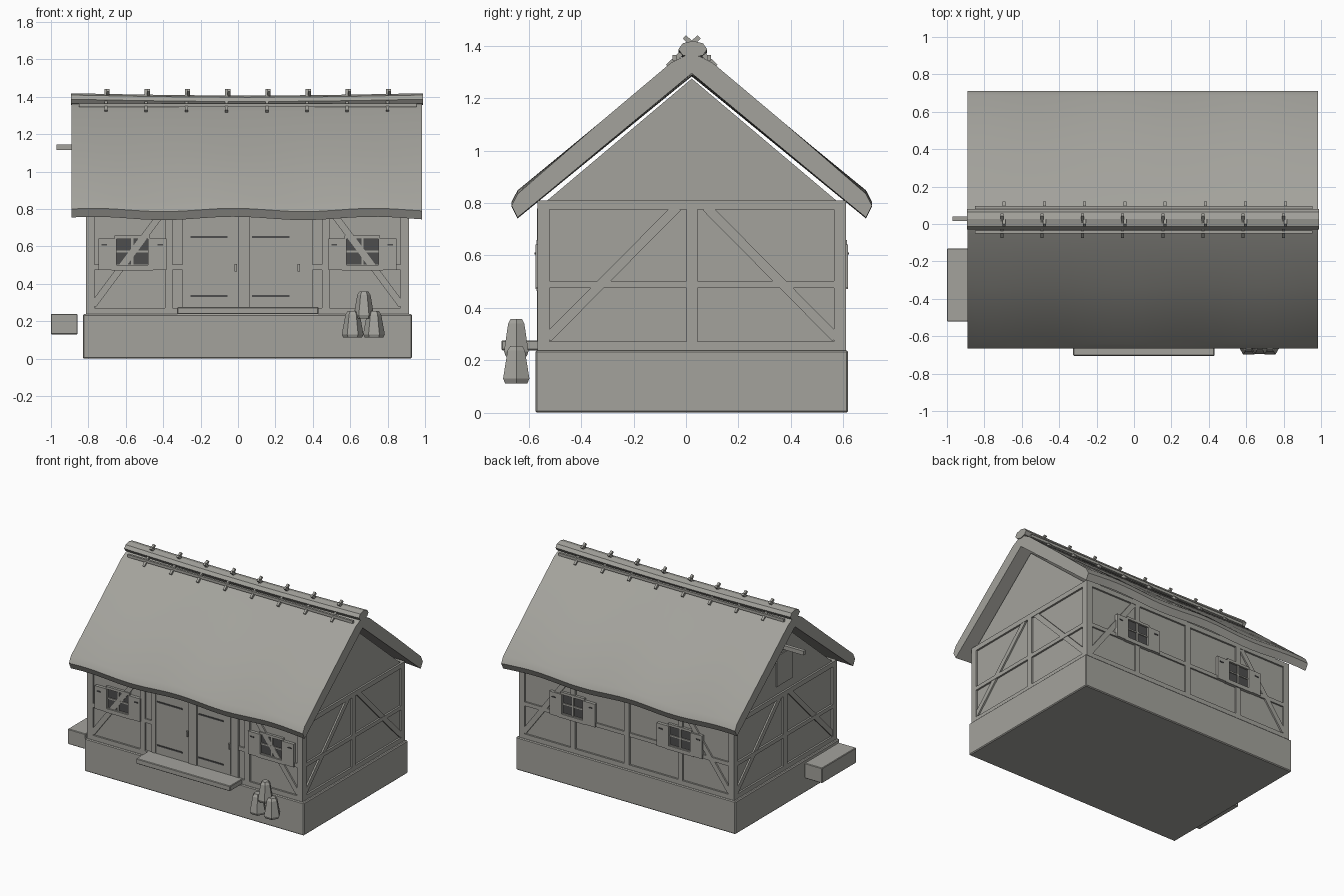
import bpy, bmesh, math
from mathutils import Matrix, Vector

cube = bpy.data.objects.get("Cube")
if cube:
    bpy.data.objects.remove(cube)

CX, CY = 0.05, 0.022          # house centre
HX, HY = 0.85, 0.575          # half size of the plaster walls
TIMBER = 0.013                # how far timbers stand out


def material(name, rgb):
    m = bpy.data.materials.new(name)
    m.use_nodes = True
    colour = (*rgb, 1)
    m.diffuse_color = colour
    m.node_tree.nodes["Principled BSDF"].inputs["Base Color"].default_value = colour
    return m


GREY = material("warm grey", (0.37, 0.365, 0.335))
DARK = material("dark glass", (0.075, 0.075, 0.075))


def finish(name, bm, mat=GREY, smooth=False):
    bmesh.ops.recalc_face_normals(bm, faces=bm.faces)
    mesh = bpy.data.meshes.new(name)
    bm.to_mesh(mesh)
    bm.free()
    mesh.materials.append(mat)
    ob = bpy.data.objects.new(name, mesh)
    bpy.context.collection.objects.link(ob)
    if smooth:
        bpy.ops.object.select_all(action='DESELECT')
        ob.select_set(True)
        bpy.context.view_layer.objects.active = ob
        bpy.ops.object.shade_smooth_by_angle(angle=math.radians(25))
    return ob


def box(name, lo, hi, mat=GREY, matrix=Matrix(), bevel=0):
    lo, hi = Vector(lo), Vector(hi)
    bm = bmesh.new()
    bmesh.ops.create_cube(bm, size=1, matrix=matrix @ Matrix.Translation((lo + hi) / 2)
                          @ Matrix.Diagonal((*(hi - lo), 1)))
    if bevel:
        bmesh.ops.bevel(bm, geom=bm.edges[:], offset=bevel, segments=1, affect='EDGES')
    return finish(name, bm, mat)


def loft(name, rings, smooth=False):
    bm = bmesh.new()
    loops = [[bm.verts.new(p) for p in ring] for ring in rings]
    n = len(loops[0])
    for a, b in zip(loops, loops[1:]):
        for i in range(n):
            bm.faces.new((a[i], a[(i + 1) % n], b[(i + 1) % n], b[i]))
    bm.faces.new(loops[0])
    bm.faces.new(loops[-1])
    return finish(name, bm, smooth=smooth)


class Wall:
    """Places parts on one wall: u runs along it, z is up, depth points out."""

    def __init__(self, name, angle, half_depth):
        self.name, self.d = name, half_depth
        self.m = Matrix.Translation((CX, CY, 0)) @ Matrix.Rotation(math.radians(angle), 4, 'Z')

    def plate(self, part, u0, u1, z0, z1, out=TIMBER, mat=GREY):
        return box(f"{self.name}_{part}", (u0, -self.d - out, z0), (u1, -self.d + 0.01, z1),
                   mat, self.m)

    def brace(self, a, b, width=0.036):
        a, b = Vector((a[0], 0, a[1])), Vector((b[0], 0, b[1]))
        run = b - a
        tilt = Matrix.Rotation(-math.atan2(run.z, run.x), 4, 'Y')
        box(self.name + "_brace", (-run.length / 2, -self.d - TIMBER + 0.002, -width / 2),
            (run.length / 2, -self.d + 0.01, width / 2), GREY,
            self.m @ Matrix.Translation((a + b) / 2) @ tilt)

    def window(self, u):
        self.plate("window_panes", u - .085, u + .085, .50, .645, .005, DARK)
        self.plate("window_sill", u - .11, u + .11, .472, .50, .022)
        self.plate("window_head", u - .095, u + .095, .64, .658, .018)
        self.plate("window_mullion", u - .006, u + .006, .50, .645, .012)
        self.plate("window_crossbar", u - .085, u + .085, .567, .577, .012)
        for s in (-1, 1):
            a, b = sorted((u + s * .085, u + s * .182))
            self.plate("shutter", a, b, .475, .642, .022)
            a, b = sorted((u + s * .135, u + s * .165))
            self.plate("shutter_latch", a, b, .604, .612, .026, DARK)


# Stone base and plaster body
box("stone_base", (CX - .88, CY - .597, 0), (CX + .88, CY + .597, .238), bevel=.006)
body = [(-HY, .2), (HY, .2), (HY, .79), (0, 1.275), (-HY, .79)]
loft("plaster_body", [[(CX + s * HX, CY + y, z) for y, z in body] for s in (-1, 1)])

front, right = Wall("front", 0, HY), Wall("left_side", 90, HX)
back, left = Wall("back", 180, HY), Wall("right_side", 270, HX)

# Sills, top beams and corner posts shared by all walls
for wall, half in ((front, HX), (back, HX), (right, HY), (left, HY)):
    edge = half + TIMBER
    wall.plate("sill", -edge, edge, .236, .272)
    wall.plate("top_beam", -edge, edge, .775, .81)
    for s in (-1, 1):
        a, b = sorted((s * edge, s * (edge - .045)))
        wall.plate("corner_post", a, b, .24, .81)

# Gable walls: middle post, rail and two braces
for wall in (right, left):
    wall.plate("middle_post", -.021, .021, .27, .78)
    wall.plate("rail", -HY, HY, .475, .503)
    for s in (-1, 1):
        wall.brace((s * .55, .285), (s * .055, .785))

# Front wall: posts, rails, braces and windows, mirrored about the doors
for s in (-1, 1):
    for part, u0, u1 in (("post", .40, .44), ("door_post", .315, .348)):
        a, b = sorted((s * u0, s * u1))
        front.plate(part, a, b, .27, .78)
    a, b = sorted((s * .33, s * HX))
    front.plate("rail", a, b, .475, .503, .011)
    front.brace((s * .825, .285), (s * .46, .775))
    front.window(s * .615)

# Double doors with strap hinges and handles
front.plate("door_middle_post", -.05, .015, .27, .78, .016)
for u0, u1 in ((-.315, -.05), (.015, .315)):
    front.plate("door", u0, u1, .272, .76, .006)
    for z in (.335, .65):
        front.plate("door_hinge", u0 + .01, u0 + .21, z - .005, z + .005, .011, DARK)
for u in (-.062, .275):
    front.plate("door_handle", u - .006, u + .006, .465, .505, .018)
front.plate("door_seam", .28, .284, .28, .76, .008)

# Back wall
back.plate("rail", -HX, HX, .475, .503, .011)
back.plate("middle_post", -.021, .021, .27, .78)
for s in (-1, 1):
    back.plate("lower_post", s * .43 - .018, s * .43 + .018, .27, .48)
    back.plate("upper_post", s * .43 - .018, s * .43 + .018, .65, .78)
    back.brace((s * .825, .285), (s * .46, .775))
    back.window(s * .43)

# Loft hatch and hoist beam on the right gable
left.plate("loft_hatch", -.09, .09, .87, 1.09, .008)
box("hoist_beam", (-.97, .015, 1.115), (-.79, .04, 1.145))

# Thatched roof with a sagging ridge and wavy eaves
half = [(.665, .75), (.688, .795), (.665, .84), (.35, 1.108), (.08, 1.335), (0, 1.375)]
profile = half + [(-y, z) for y, z in reversed(half[:-1])] + [(0, 1.295)]
X0, X1, STEPS = -.89, .985, 24


def sag(t):
    return -.012 * math.sin(math.pi * t)


rings = []
for i in range(STEPS + 1):
    t = i / STEPS
    wave = .009 * math.sin(t * math.tau * 2.5 + .6)
    rings.append([(X0 + (X1 - X0) * t, CY + y, z + (wave if abs(y) > .5 else sag(t)))
                  for y, z in profile])
loft("thatched_roof", rings, smooth=True)

# Ridge roll, side poles and crossed pegs
rings = []
for i in range(13):
    t = i / 12
    rings.append([(X0 - .003 + (X1 - X0 + .008) * t, CY + .004 + .055 * math.cos(a),
                   1.387 + sag(t) + .032 * math.sin(a))
                  for a in (math.tau * k / 8 for k in range(8))])
loft("ridge_roll", rings, smooth=True)
for s in (-1, 1):
    y = CY + s * .066
    box("ridge_side_pole", (-.85, y - .008, 1.345), (.955, y + .008, 1.365))
for i in range(8):
    x = -.70 + i * .215
    for s in (-1, 1):
        m = (Matrix.Translation((x + s * .006, CY + s * .032, 1.378))
             @ Matrix.Rotation(math.radians(-s * 43), 4, 'X'))
        box("ridge_peg", (-.008, -.082, -.009), (.008, .082, .009), matrix=m)

# Door step and side bench
box("door_step", (-.325, -.705, .238), (.43, -.56, .276), bevel=.004)
box("side_bench", (-1, -.522, .13), (-.858, -.13, .24), bevel=.004)

# Stack of three tapered pots
for x, z, size in ((.613, .112, .058), (.727, .112, .058), (.673, .215, .054)):
    rings = []
    for h, r in ((0, .85), (.018, 1), (.125, .66), (.143, .45)):
        rings.append([(x + r * size * math.cos(a), -.648 + r * size * math.sin(a), z + h)
                      for a in (math.tau * k / 6 for k in range(6))])
    loft("tapered_pot", rings)
